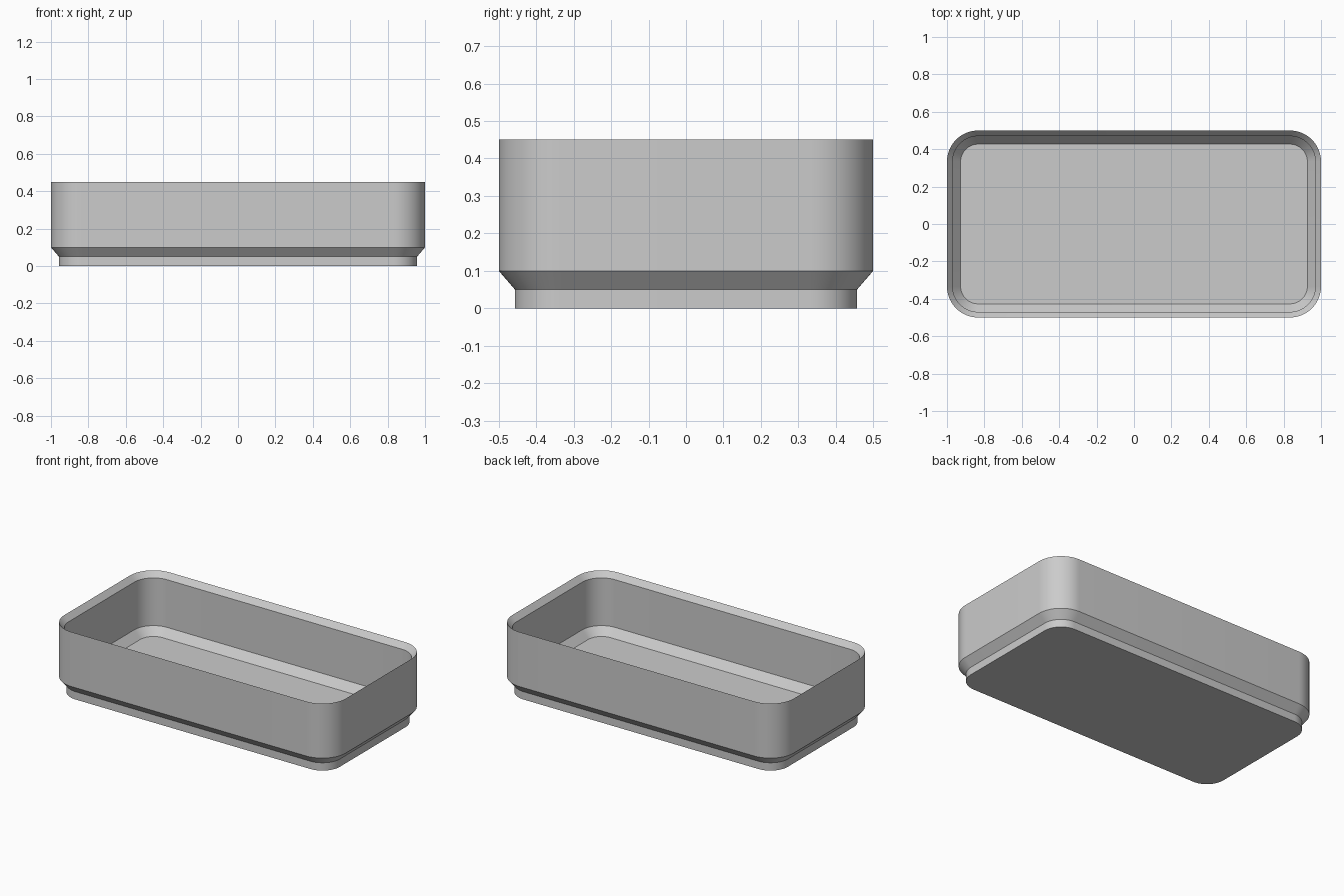
import bpy, bmesh
from math import sin, cos, pi, radians

cube = bpy.data.objects.get("Cube")
if cube:
    bpy.data.objects.remove(cube, do_unlink=True)

HALF_X, HALF_Y, RADIUS, STEPS = 1.0, 0.5, 0.167, 16

# Wall section as (inset, height), from the underside round to the floor
PROFILE = [
    (0.043, 0.0), (0.043, 0.05), (0.0, 0.10), (0.0, 0.45),
    (0.03, 0.415), (0.03, 0.109), (0.073, 0.059),
]


def rounded_ring(bm, inset, z):
    """Rounded rectangle of vertices, inset from the outer outline."""
    r = RADIUS - inset
    cx, cy = HALF_X - RADIUS, HALF_Y - RADIUS
    ring = []
    for corner, (sx, sy) in enumerate([(1, 1), (-1, 1), (-1, -1), (1, -1)]):
        for i in range(STEPS + 1):
            a = (corner + i / STEPS) * pi / 2
            ring.append(bm.verts.new((sx * cx + r * cos(a), sy * cy + r * sin(a), z)))
    return ring


# Plain grey material
grey = bpy.data.materials.new("light_grey")
grey.use_nodes = True
colour = (0.6, 0.6, 0.6, 1.0)
grey.diffuse_color = colour
grey.node_tree.nodes["Principled BSDF"].inputs["Base Color"].default_value = colour

# Tray shell: loft the rings, then close the underside and the floor
bm = bmesh.new()
rings = [rounded_ring(bm, inset, z) for inset, z in PROFILE]
for low, high in zip(rings, rings[1:]):
    n = len(low)
    for i in range(n):
        j = (i + 1) % n
        bm.faces.new((low[i], low[j], high[j], high[i]))
bm.faces.new(list(reversed(rings[0])))
bm.faces.new(rings[-1])
bmesh.ops.recalc_face_normals(bm, faces=bm.faces[:])

mesh = bpy.data.meshes.new("tray")
bm.to_mesh(mesh)
bm.free()
mesh.materials.append(grey)
tray = bpy.data.objects.new("tray", mesh)
bpy.context.collection.objects.link(tray)

# Smooth corners, crisp edges
bpy.ops.object.select_all(action='DESELECT')
tray.select_set(True)
bpy.context.view_layer.objects.active = tray
bpy.ops.object.shade_smooth_by_angle(angle=radians(30))
